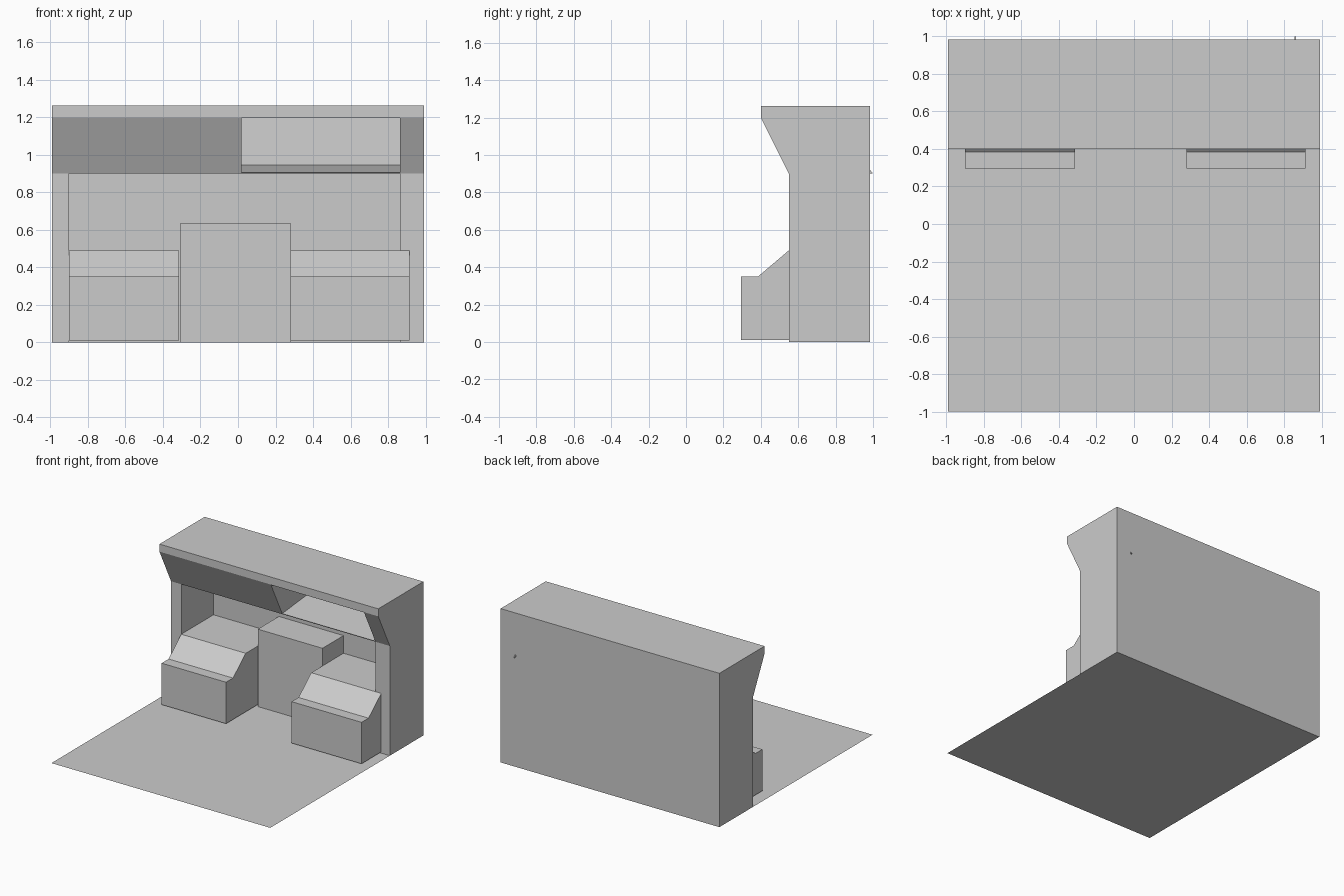
import bpy
import bmesh

if "Cube" in bpy.data.objects:
    bpy.data.objects.remove(bpy.data.objects["Cube"])


def prism(name, profile, x0, x1):
    """Extrude a side profile of (y, z) points from x0 to x1."""
    bm = bmesh.new()
    face = bm.faces.new([bm.verts.new((x0, y, z)) for y, z in profile])
    out = bmesh.ops.extrude_face_region(bm, geom=[face])
    moved = [v for v in out["geom"] if isinstance(v, bmesh.types.BMVert)]
    bmesh.ops.translate(bm, verts=moved, vec=(x1 - x0, 0, 0))
    bmesh.ops.recalc_face_normals(bm, faces=bm.faces)
    mesh = bpy.data.meshes.new(name)
    bm.to_mesh(mesh)
    bm.free()
    obj = bpy.data.objects.new(name, mesh)
    bpy.context.collection.objects.link(obj)
    return obj


def cut(target, cutter):
    mod = target.modifiers.new(cutter.name, 'BOOLEAN')
    mod.operation = 'DIFFERENCE'
    mod.solver = 'EXACT'
    mod.object = cutter
    cutter.hide_render = True
    cutter.hide_set(True)


W = 0.993       # half width
BACK = 0.985    # rear face
WALL = 0.968    # inner face of the rear wall

# Floor sheet
bpy.ops.mesh.primitive_plane_add(size=2)
floor = bpy.context.object
floor.name = "floor"
for v in floor.data.vertices:
    v.co.x *= W
    v.co.y = min(v.co.y, BACK)

# Wall unit with overhanging canopy
shell = prism("wall_unit", [(BACK, 0), (0.55, 0), (0.55, 0.9), (0.4, 1.2),
                            (0.4, 1.262), (BACK, 1.262)], -W, W)

# Large open alcove under the canopy
cut(shell, prism("alcove_cutter", [(0.3, -0.1), (WALL, -0.1), (WALL, 0.9), (0.3, 0.9)],
                 -0.9, 0.863))

# Compartment in the canopy with a gently rising shelf
cut(shell, prism("compartment_cutter", [(0.3, 0.906), (0.55, 0.906), (0.95, 0.945),
                                        (WALL, 1.197), (0.3, 1.197)], 0.018, 0.863))

# Two seat blocks with sloped fronts
seat_profile = [(0.295, 0.01), (WALL, 0.01), (WALL, 0.49),
                (0.55, 0.49), (0.385, 0.35), (0.295, 0.35)]
prism("left_seat", seat_profile, -0.9, -0.315)
prism("right_seat", seat_profile, 0.28, 0.915)

# Tall block between the seats
prism("centre_block", [(0.695, 0), (WALL, 0), (WALL, 0.635), (0.695, 0.635)], -0.307, 0.28)

# Tiny shelf corner poking through the rear wall
prism("shelf_corner", [(0.98, 0.9), (1.0, 0.9), (0.98, 0.925)], 0.855, 0.863)
